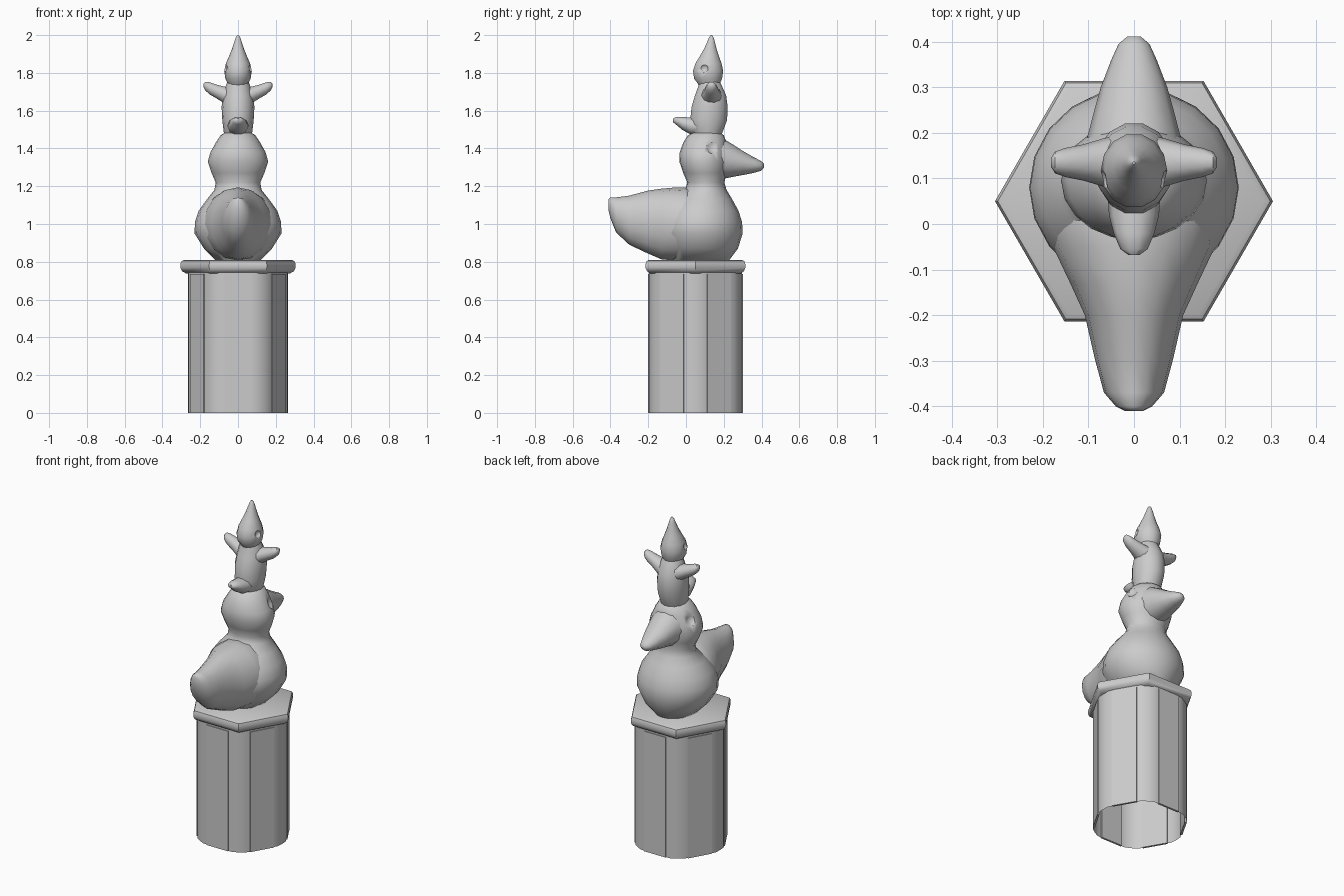
import bpy, bmesh
from math import sin, cos, pi, radians
from mathutils import Vector, Matrix

cube = bpy.data.objects.get("Cube")
if cube:
    bpy.data.objects.remove(cube, do_unlink=True)

CY = 0.05  # pedestal centre in y


def finish(name, bm, angle=50):
    bmesh.ops.recalc_face_normals(bm, faces=bm.faces)
    mesh = bpy.data.meshes.new(name)
    bm.to_mesh(mesh)
    bm.free()
    obj = bpy.data.objects.new(name, mesh)
    bpy.context.collection.objects.link(obj)
    bpy.ops.object.select_all(action='DESELECT')
    obj.select_set(True)
    bpy.context.view_layer.objects.active = obj
    bpy.ops.object.shade_smooth_by_angle(angle=radians(angle))
    return obj


def skin(bm, rings, cap_start=True, cap_end=True):
    """Join rings of points into a closed skin."""
    loops = [[bm.verts.new(p) for p in ring] for ring in rings]
    n = len(loops[0])
    for low, high in zip(loops, loops[1:]):
        for i in range(n):
            j = (i + 1) % n
            bm.faces.new((low[i], low[j], high[j], high[i]))
    if cap_start:
        bm.faces.new(loops[0][::-1])
    if cap_end:
        bm.faces.new(loops[-1])


def loft(name, rows, place, sides=16, angle=50):
    """Rows are (station, half width, half depth, offset); place maps to xyz."""
    bm = bmesh.new()
    skin(bm, [[place(s, a * cos(2 * pi * i / sides), off + b * sin(2 * pi * i / sides))
               for i in range(sides)] for s, a, b, off in rows])
    return finish(name, bm, angle)


def upright(s, u, v):
    return (u, v, s)


def lengthwise(s, u, v):
    return (u, s, v)


def dent(obj, centre, radius):
    """Press a round eye socket into both sides."""
    for side in (-1, 1):
        bm = bmesh.new()
        bmesh.ops.create_uvsphere(bm, u_segments=12, v_segments=8, radius=radius)
        bmesh.ops.translate(bm, verts=bm.verts, vec=(side * centre[0], *centre[1:]))
        cutter = finish("eye_cutter", bm)
        cutter.hide_render = True
        mod = obj.modifiers.new("eye_socket", 'BOOLEAN')
        mod.operation, mod.solver, mod.object = 'DIFFERENCE', 'EXACT', cutter
        bpy.context.view_layer.objects.active = obj
        bpy.ops.object.modifier_move_to_index(modifier=mod.name, index=0)
        bpy.ops.object.modifier_apply(modifier=mod.name)
        bpy.data.objects.remove(cutter, do_unlink=True)


# Hexagonal column with rounded corners, open at the bottom
def rounded_hexagon(z):
    points = []
    for k in range(6):
        corner = k * pi / 3
        for step in (-16, -8, 0, 8, 16):
            a = corner + radians(step)
            r = min(0.264, 0.247 / cos(radians(30 - abs(step))))
            points.append((r * cos(a), CY + r * sin(a), z))
    return points


bm = bmesh.new()
skin(bm, [rounded_hexagon(0), rounded_hexagon(0.76)], False, False)
finish("column", bm, 40)

# Raised panel on each side of the column
for k in range(6):
    bm = bmesh.new()
    bmesh.ops.create_cube(bm, size=1)
    turn = Matrix.Rotation(pi / 6 + k * pi / 3, 4, 'Z')
    bm.transform(Matrix.Translation((0, CY, 0)) @ turn
                 @ Matrix.Translation((0.246, 0, 0.367))
                 @ Matrix.Diagonal((0.012, 0.145, 0.734, 1)))
    finish(f"column_panel_{k + 1}", bm, 30)

# Hexagonal slab with a softened lip
bm = bmesh.new()
profile = [(0.275, 0.738), (0.296, 0.75), (0.305, 0.768), (0.305, 0.788),
           (0.299, 0.803), (0.285, 0.81)]
skin(bm, [[(r * cos(k * pi / 3), CY + r * sin(k * pi / 3), z) for k in range(6)]
          for r, z in profile])
finish("slab", bm, 40)

# Large bird: breast, neck and head in one loft
body = loft("bird_body", [
    (0.81, 0.12, 0.15, 0.08), (0.87, 0.18, 0.19, 0.085), (0.95, 0.23, 0.22, 0.08),
    (1.01, 0.228, 0.217, 0.08), (1.07, 0.208, 0.195, 0.083), (1.13, 0.165, 0.155, 0.09),
    (1.18, 0.125, 0.11, 0.105), (1.22, 0.118, 0.098, 0.105), (1.27, 0.14, 0.115, 0.1),
    (1.33, 0.16, 0.13, 0.095), (1.38, 0.146, 0.128, 0.095), (1.43, 0.118, 0.115, 0.1),
    (1.47, 0.092, 0.095, 0.105), (1.49, 0.06, 0.06, 0.11)], upright, 20)
dent(body, (0.15, 0.145, 1.415), 0.045)

loft("bird_tail", [
    (-0.41, 0.02, 0.03, 1.1), (-0.4, 0.04, 0.055, 1.085), (-0.37, 0.066, 0.093, 1.048),
    (-0.3, 0.085, 0.13, 1.02), (-0.2, 0.108, 0.167, 1.01), (-0.13, 0.14, 0.187, 1.0),
    (-0.05, 0.178, 0.194, 1.0), (0.03, 0.19, 0.192, 1.0), (0.12, 0.15, 0.15, 1.0)],
     lengthwise)

loft("bird_beak", [
    (0.13, 0.12, 0.115, 1.35), (0.2, 0.1, 0.105, 1.345), (0.25, 0.087, 0.085, 1.335),
    (0.3, 0.073, 0.064, 1.323), (0.36, 0.05, 0.041, 1.312), (0.395, 0.034, 0.027, 1.308),
    (0.412, 0.014, 0.012, 1.308)], lengthwise, 12)

# Small creature perched on the head
loft("rider_body", [
    (1.45, 0.065, 0.06, 0.12), (1.49, 0.076, 0.085, 0.112), (1.55, 0.083, 0.1, 0.12),
    (1.62, 0.087, 0.098, 0.125), (1.68, 0.08, 0.085, 0.13), (1.73, 0.065, 0.064, 0.128),
    (1.77, 0.05, 0.05, 0.122)], upright, 14)

loft("rider_tail", [
    (-0.068, 0.012, 0.01, 1.548), (-0.055, 0.03, 0.02, 1.547), (-0.02, 0.045, 0.036, 1.533),
    (0.02, 0.055, 0.046, 1.52), (0.1, 0.06, 0.05, 1.51)], lengthwise, 10)

# Raised arms
for side, label in ((1, "left"), (-1, "right")):
    loft(f"rider_{label}_arm", [
        (0.02, 0.065, 0.055, 1.665), (0.07, 0.052, 0.047, 1.682),
        (0.11, 0.04, 0.039, 1.7), (0.15, 0.032, 0.034, 1.718),
        (0.173, 0.024, 0.024, 1.73), (0.182, 0.01, 0.01, 1.734)],
        lambda s, u, v, side=side: (side * s, 0.135 + u, v), 10)

# Pointed head
head = loft("rider_head", [
    (1.735, 0.05, 0.055, 0.122), (1.77, 0.067, 0.076, 0.117), (1.81, 0.073, 0.082, 0.117),
    (1.85, 0.064, 0.071, 0.119), (1.89, 0.047, 0.051, 0.124), (1.93, 0.031, 0.033, 0.129),
    (1.97, 0.018, 0.019, 0.133), (1.99, 0.011, 0.011, 0.134), (2.0, 0.003, 0.003, 0.134)],
    upright, 14)
dent(head, (0.078, 0.095, 1.825), 0.025)
